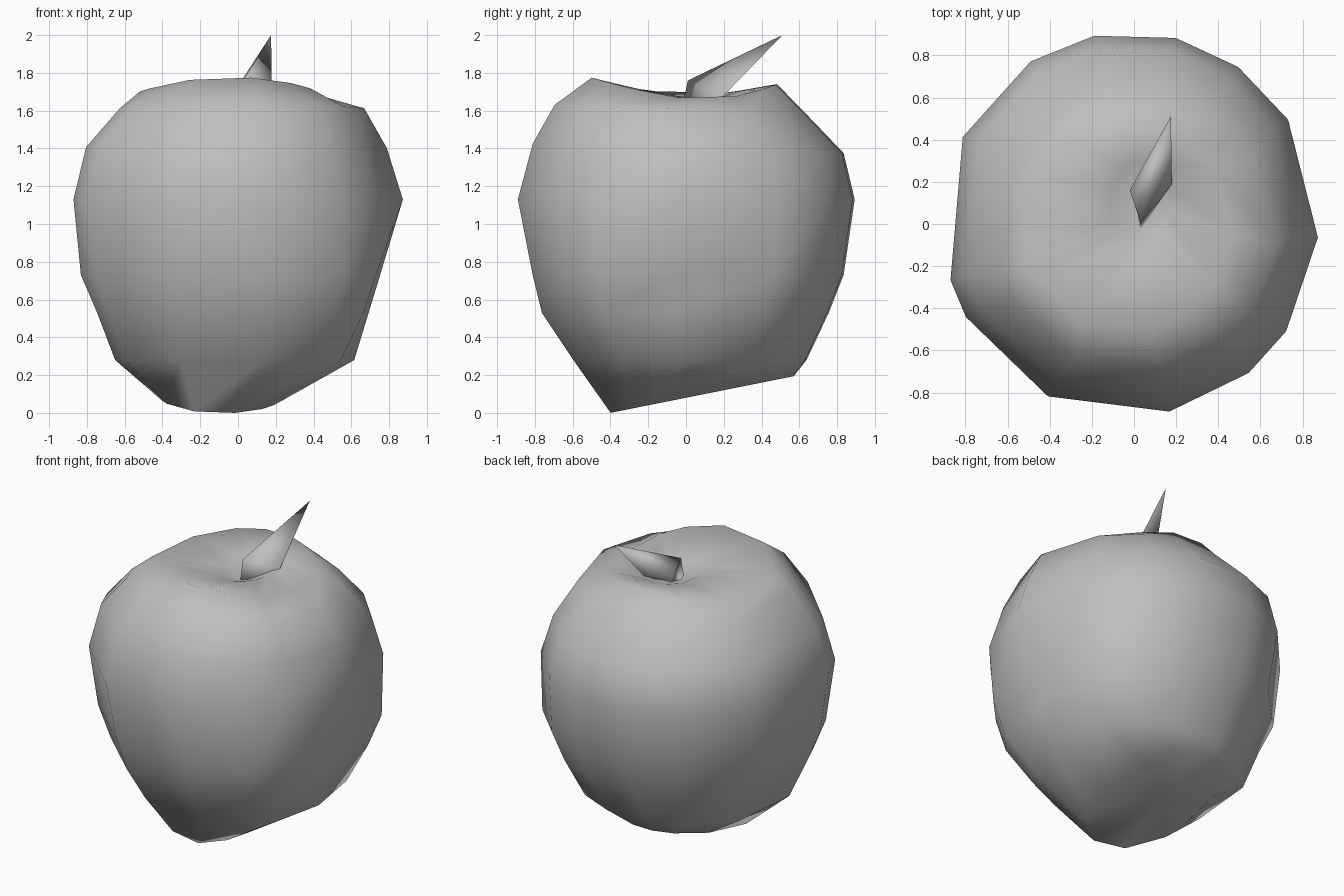
import bpy, bmesh, math

cube = bpy.data.objects.get("Cube")
if cube:
    bpy.data.objects.remove(cube, do_unlink=True)

grey = bpy.data.materials.new("plain grey")
grey.use_nodes = True
colour = (0.52, 0.52, 0.52, 1)
grey.diffuse_color = colour
for node in grey.node_tree.nodes:
    if node.type == 'BSDF_PRINCIPLED':
        node.inputs["Base Color"].default_value = colour


def finish(name, bm, angle):
    """Turn a bmesh into a shaded, coloured object."""
    bmesh.ops.recalc_face_normals(bm, faces=bm.faces[:])
    mesh = bpy.data.meshes.new(name)
    bm.to_mesh(mesh)
    bm.free()
    mesh.materials.append(grey)
    obj = bpy.data.objects.new(name, mesh)
    bpy.context.collection.objects.link(obj)
    bpy.ops.object.select_all(action='DESELECT')
    bpy.context.view_layer.objects.active = obj
    obj.select_set(True)
    bpy.ops.object.shade_smooth_by_angle(angle=math.radians(angle))
    return obj


def fan(bm, ring, tip):
    """Close a ring of vertices to a point."""
    apex = bm.verts.new(tip)
    for a, b in zip(ring, ring[1:] + ring[:1]):
        bm.faces.new((a, b, apex))


# Fruit body: uneven rings given by height, x and y limits, and slope along y
bearings = [-4, 33, 55, 76, 101, 122, 153, 197, 209, 244, 282, 309, 326]
SIDES = len(bearings)
rings = [
    (0.08, -0.42, 0.25, -0.41, 0.58, 0.20),
    (0.28, -0.68, 0.66, -0.61, 0.65, 0.0),
    (0.53, -0.78, 0.80, -0.78, 0.77, 0.0),
    (0.73, -0.87, 0.88, -0.83, 0.85, 0.0),
    (1.13, -0.91, 0.875, -0.91, 0.91, 0.0),
    (1.40, -0.84, 0.79, -0.83, 0.85, -0.03),
    (1.61, -0.65, 0.67, -0.71, 0.64, -0.03),
    (1.69, -0.54, 0.47, -0.51, 0.49, -0.03),
    (1.675, -0.11, 0.16, -0.14, 0.30, 0.03),
]
bm = bmesh.new()
loops = []
for level, (z, x0, x1, y0, y1, slope) in enumerate(rings):
    loop = []
    in_hollow = level >= 7
    for bearing in bearings:
        t = math.radians(bearing)
        x = (x0 + x1) / 2 + (x1 - x0) / 2 * math.cos(t)
        y = (y0 + y1) / 2 + (y1 - y0) / 2 * math.sin(t)
        # Flattened lower flank on the left side
        x = min(x, 0.53 + 0.305 * z)
        # Rim raised at front and back, with a shallow valley to the left
        lift = 0.0
        if in_hollow:
            lift = 0.28 * y * y - 0.03 * max(0, math.cos(t - 0.3)) ** 4
        loop.append(bm.verts.new((x, y, z + slope * y + lift)))
    loops.append(loop)
for low, high in zip(loops, loops[1:]):
    for i in range(SIDES):
        j = (i + 1) % SIDES
        bm.faces.new((low[i], low[j], high[j]))
        bm.faces.new((low[i], high[j], high[i]))
fan(bm, loops[0], (-0.15, 0.1, 0.11))
fan(bm, loops[-1], (0.03, 0.02, 1.62))
finish("fruit_body", bm, 60)

# Stem: a leaning thorn-like spike rising from the hollow
bm = bmesh.new()
base = [(0.03, -0.02, 1.62), (0.18, 0.16, 1.61), (0.0, 0.16, 1.64)]
shoulder = [(0.03, 0.01, 1.76), (0.18, 0.19, 1.67), (-0.02, 0.16, 1.70)]
foot = [bm.verts.new(p) for p in base]
top = [bm.verts.new(p) for p in shoulder]
for i in range(3):
    j = (i + 1) % 3
    bm.faces.new((foot[i], foot[j], top[j], top[i]))
bm.faces.new(foot[::-1])
fan(bm, top, (0.175, 0.51, 2.0))
finish("stem", bm, 120)
